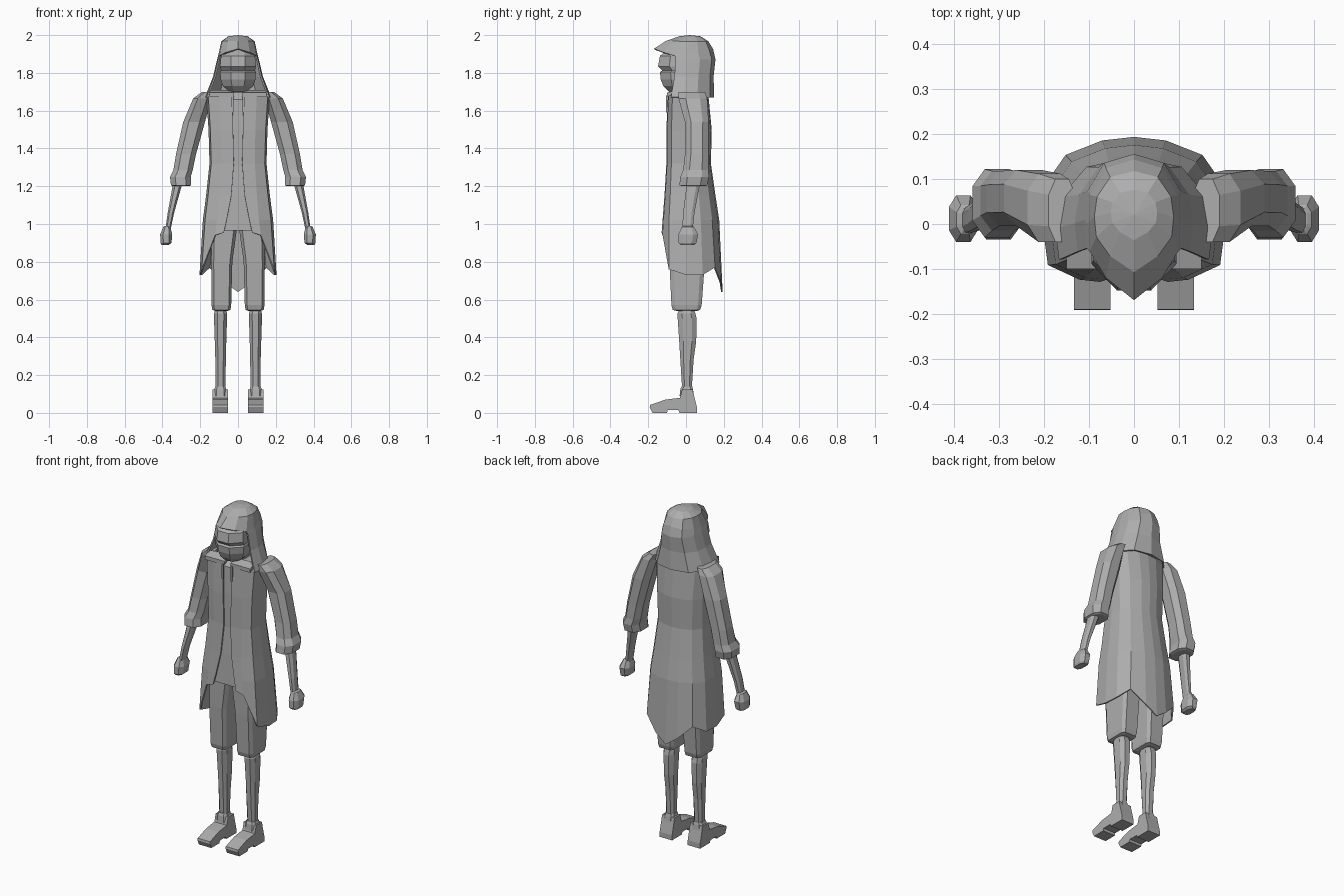
import bpy, bmesh

grey = bpy.data.materials.new("plain grey")
grey.diffuse_color = (0.42, 0.42, 0.42, 1)


def finish(name, bm, thick=0):
    bmesh.ops.remove_doubles(bm, verts=bm.verts, dist=1e-5)
    bmesh.ops.recalc_face_normals(bm, faces=bm.faces)
    me = bpy.data.meshes.new(name)
    bm.to_mesh(me)
    bm.free()
    me.materials.append(grey)
    ob = bpy.data.objects.new(name, me)
    bpy.context.collection.objects.link(ob)
    if thick:
        mod = ob.modifiers.new("thickness", 'SOLIDIFY')
        mod.thickness, mod.offset = thick, 0
    return ob


def loft(name, rings, cut=0.25, side=1):
    """Closed eight-sided tube; each ring is (z, x0, x1, y0, y1)."""
    bm = bmesh.new()
    rows = []
    for z, x0, x1, y0, y1 in rings:
        a, b = (x1 - x0) * cut, (y1 - y0) * cut
        pts = [(x0 + a, y0), (x1 - a, y0), (x1, y0 + b), (x1, y1 - b),
               (x1 - a, y1), (x0 + a, y1), (x0, y1 - b), (x0, y0 + b)]
        rows.append([bm.verts.new((side * x, y, z)) for x, y in pts])
    for r, s in zip(rows, rows[1:]):
        for i in range(8):
            j = (i + 1) % 8
            bm.faces.new((r[i], r[j], s[j], s[i]))
    bm.faces.new(rows[0])
    bm.faces.new(rows[-1])
    return finish(name, bm)


def shell(name, rows, thick, skip=lambda r, c: False):
    """Open cloth sheet from half rows of points, mirrored across x."""
    bm = bmesh.new()
    for sx in (1, -1):
        grid = [[bm.verts.new((sx * x, y, z)) for x, y, z in row] for row in rows]
        for r in range(len(grid) - 1):
            for c in range(len(grid[0]) - 1):
                if not skip(r, c):
                    bm.faces.new((grid[r][c], grid[r][c + 1],
                                  grid[r + 1][c + 1], grid[r + 1][c]))
    return finish(name, bm, thick)


def prism(name, profile, x0, x1, side=1):
    """Side outline in (y, z) extruded along x."""
    bm = bmesh.new()
    a = [bm.verts.new((side * x0, y, z)) for y, z in profile]
    b = [bm.verts.new((side * x1, y, z)) for y, z in profile]
    bm.faces.new(a)
    bm.faces.new(b)
    for i in range(len(a)):
        j = (i + 1) % len(a)
        bm.faces.new((a[i], a[j], b[j], b[i]))
    return finish(name, bm)


# Head with mask, groove and visor, and neck
loft("head", [(1.70, -.045, .045, -.09, 0), (1.73, -.08, .08, -.12, .04),
              (1.765, -.092, .092, -.134, .05), (1.805, -.095, .095, -.138, .05),
              (1.812, -.09, .09, -.126, .05), (1.835, -.095, .095, -.148, .05),
              (1.89, -.09, .09, -.138, .05), (1.93, -.07, .07, -.09, .05)], .3)
loft("neck", [(1.62, -.06, .06, -.05, .07), (1.74, -.055, .055, -.05, .06)])

# Hood: crown and brim closed at the front, drape open around the face
unit = [(0, -1), (.6, -.68), (.95, -.3), (1, .1), (.93, .5), (.6, .88), (0, 1)]
hood = [[(0, .02, 1.996)] * 7]
for i, (z, hw, yf, yb) in enumerate([(1.99, .05, -.035, .075), (1.965, .085, -.105, .115),
                                     (1.925, .1, -.167, .14), (1.87, .107, -.165, .152),
                                     (1.78, .128, -.17, .142), (1.67, .172, -.2, .145)]):
    yc, h = (yf + yb) / 2, (yb - yf) / 2
    drop = (0, -.018, -.035, -.03, -.02, -.01, 0) if i == 2 else (0,) * 7
    hood.append([(ux * hw, yc + uy * h, z + d) for (ux, uy), d in zip(unit, drop)])
shell("hood", hood, .008, lambda r, c: r >= 3 and c < 2)

# Shirt under the coat
loft("shirt", [(.965, -.12, .12, -.108, .11), (1.15, -.12, .12, -.1, .11),
               (1.3, -.12, .12, -.09, .11), (1.5, -.125, .125, -.09, .11),
               (1.66, -.135, .135, -.085, .1), (1.7, -.12, .12, -.045, .085)], .15)

# Long coat with open front edge and a hem that drops to a tail at the back
unit = [(0, -1), (.6, -.97), (.94, -.78), (1, -.2), (.97, .35), (.75, .75), (.35, .95), (0, 1)]
hem = (.955, .94, .76, .73, .73, .77, .69, .64)
coat = []
for z, hw, yf, yb, edge in [(1.705, .13, -.05, .09, .03), (1.68, .165, -.092, .115, .03),
                            (1.5, .152, -.1, .132, .026), (1.32, .147, -.1, .128, .022),
                            (1.15, .165, -.11, .152, .035), (1.02, .182, -.12, .172, .06),
                            (0, .2, -.125, .19, .075)]:
    yc, h = (yf + yb) / 2, (yb - yf) / 2
    coat.append([(edge if i == 0 else ux * hw, yc + uy * h, z or hem[i])
                 for i, (ux, uy) in enumerate(unit)])
shell("coat", coat, .008)

foot = [(.058, 0), (.058, .03), (.04, .1), (.035, .125), (-.02, .125), (-.032, .08),
        (-.11, .07), (-.19, .042), (-.192, .03), (-.178, 0), (-.1, 0), (-.097, .014),
        (-.04, .014), (-.035, 0)]

for label, s in (("right", 1), ("left", -1)):
    # Collar flap and hanging cord
    prism(label + "_collar_flap", [(-.1, 1.695), (-.05, 1.71), (-.05, 1.70), (-.1, 1.672)],
          .02, .15, s)
    prism(label + "_cord", [(-.106, 1.68), (-.106, 1.59), (-.098, 1.59), (-.098, 1.68)],
          .024, .034, s)
    # Sleeve, forearm and fist
    loft(label + "_sleeve", [(1.2, .262, .345, -.02, .1), (1.205, .248, .355, -.035, .112),
                             (1.25, .25, .36, -.03, .122), (1.285, .24, .342, -.015, .118),
                             (1.37, .222, .328, -.005, .118), (1.54, .175, .29, -.005, .12),
                             (1.665, .14, .237, -.04, .112), (1.7, .13, .19, -.04, .1)],
         .25, s)
    loft(label + "_forearm", [(.97, .357, .385, -.02, .035), (1.06, .338, .372, -.015, .045),
                              (1.22, .293, .343, .005, .075)], .25, s)
    loft(label + "_hand", [(.89, .365, .405, -.03, .045), (.9, .352, .41, -.04, .055),
                           (.945, .348, .412, -.04, .064), (.985, .358, .395, -.022, .042),
                           (.99, .362, .385, -.015, .035)], .25, s)
    # Knee-length trousers
    loft(label + "_trouser_leg", [(.54, .055, .12, -.05, .06), (.545, .04, .136, -.07, .075),
                                  (.57, .036, .14, -.077, .083), (.8, .03, .142, -.088, .1),
                                  (.98, .005, .14, -.09, .1)], .12, s)
    # Lower leg, ankle cuff and shoe
    loft(label + "_shin", [(.12, .068, .118, -.02, .03), (.28, .064, .12, -.03, .04),
                           (.38, .062, .123, -.036, .054), (.5, .058, .127, -.044, .056),
                           (.525, .058, .127, -.046, .05), (.56, .068, .118, -.03, .04)],
         .25, s)
    loft(label + "_ankle_cuff", [(.09, .06, .128, -.034, .042), (.125, .062, .126, -.03, .037),
                                 (.14, .066, .12, -.024, .033)], .2, s)
    prism(label + "_shoe", foot, .052, .134, s)
